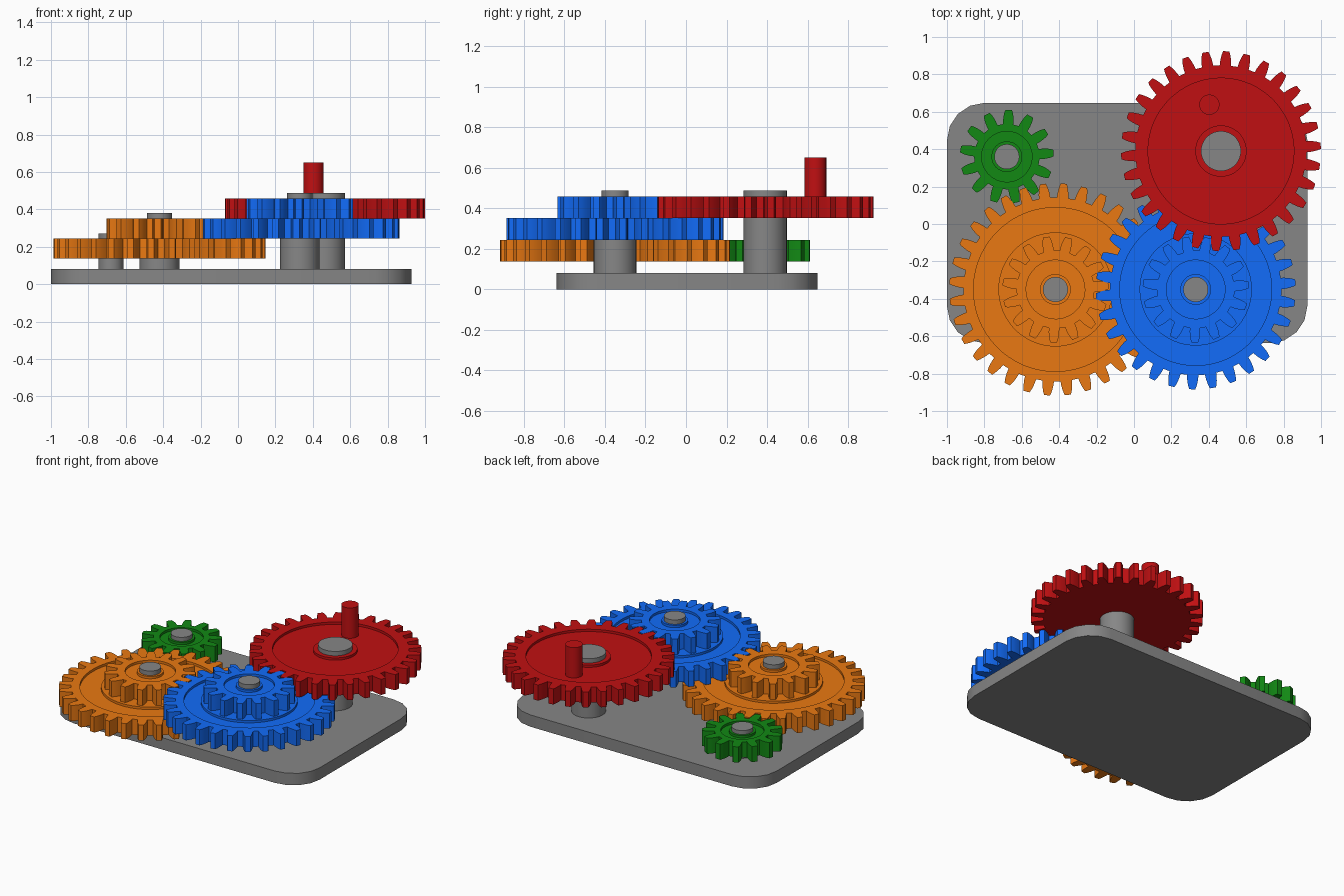
import bpy, bmesh
from math import pi, sin, cos, radians, atan2

if "Cube" in bpy.data.objects:
    bpy.data.objects.remove(bpy.data.objects["Cube"])

M = 1 / 30                                   # gear module
Z0, Z1, Z2, Z3, Z4 = 0.081, 0.137, 0.244, 0.351, 0.458
GREEN, ORANGE, BLUE, RED = (-0.68, 0.36), (-0.42, -0.35), (0.33, -0.35), (0.465, 0.39)


def material(name, rgb):
    m = bpy.data.materials.new(name)
    m.diffuse_color = (*rgb, 1)
    m.use_nodes = True
    m.node_tree.nodes["Principled BSDF"].inputs["Base Color"].default_value = m.diffuse_color
    return m


green = material("green", (0.006, 0.25, 0.007))
orange = material("orange", (0.82, 0.19, 0.006))
blue = material("blue", (0.006, 0.15, 0.95))
red = material("red", (0.53, 0.005, 0.006))
grey = material("grey", (0.24, 0.24, 0.24))


def finish(bm, name, mat):
    bmesh.ops.recalc_face_normals(bm, faces=bm.faces)
    me = bpy.data.meshes.new(name)
    bm.to_mesh(me)
    bm.free()
    ob = bpy.data.objects.new(name, me)
    bpy.context.collection.objects.link(ob)
    me.materials.append(mat)
    bpy.ops.object.select_all(action='DESELECT')
    ob.select_set(True)
    bpy.context.view_layer.objects.active = ob
    bpy.ops.object.shade_smooth_by_angle(angle=radians(30))
    return ob


def cylinder(name, c, r, z0, z1, mat):
    bm = bmesh.new()
    bmesh.ops.create_cone(bm, cap_ends=True, segments=40, radius1=r, radius2=r, depth=z1 - z0)
    bmesh.ops.translate(bm, verts=bm.verts, vec=(*c, (z0 + z1) / 2))
    return finish(bm, name, mat)


def tooth_profile(n, phase):
    """Tapered tooth outline as (angle, radius) pairs."""
    rp, q = n * M / 2, pi / (2 * n)
    flank = [(q * w, rp + M * k) for k, w in
             ((-1.25, 1.28), (-0.6, 1.17), (0, 1.0), (0.5, 0.83), (1.03, 0.58))]
    out = []
    for i in range(n):
        a = phase + 2 * pi * i / n
        out += [(a - h, r) for h, r in flank]
        out += [(a + h, r) for h, r in reversed(flank)]
    return out


def gear(name, c, n, phase, z0, z1, outer, inner, mat, depth=0.016):
    """Spur gear with a ring-shaped recess in its top face."""
    prof = tooth_profile(n, radians(phase))
    bm = bmesh.new()

    def ring(z, radius=None):
        return [bm.verts.new((c[0] + (radius or r) * cos(a), c[1] + (radius or r) * sin(a), z))
                for a, r in prof]
    rings = [ring(z0, inner), ring(z0), ring(z1), ring(z1, outer),
             ring(z1 - depth, outer), ring(z1 - depth, inner), ring(z1, inner)]
    k = len(prof)
    for lo, hi in zip(rings, rings[1:]):
        for i in range(k):
            bm.faces.new((lo[i], lo[(i + 1) % k], hi[(i + 1) % k], hi[i]))
    bm.faces.new(rings[0])
    bm.faces.new(rings[-1])
    return finish(bm, name, mat)


def mesh_phase(ca, na, pa, cb, nb):
    """Phase in degrees for gear b so its gaps meet the teeth of gear a."""
    d = atan2(cb[1] - ca[1], cb[0] - ca[0]) * 180 / pi
    f = (d - pa) * na / 360
    return d + 180 + (f + 0.5) * 360 / nb


# base plate with rounded corners
bm = bmesh.new()
bmesh.ops.create_cube(bm, size=1)
bmesh.ops.scale(bm, verts=bm.verts, vec=(1.927, 1.285, Z0))
bmesh.ops.translate(bm, verts=bm.verts, vec=(-0.0365, 0.005, Z0 / 2))
upright = [e for e in bm.edges if abs(e.verts[0].co.z - e.verts[1].co.z) > 0.01]
bmesh.ops.bevel(bm, geom=upright, offset=0.2, segments=4, profile=0.5, affect='EDGES')
finish(bm, "base_plate", grey)

# gear train, each stage phased to mesh with the next
p_red, p_blue, p_orange = 87, -92, -94.5
gear("output_gear", RED, 30, p_red, Z3, Z4, 0.39, 0.137, red)
gear("second_pinion", BLUE, 15, mesh_phase(RED, 30, p_red, BLUE, 15), Z3, Z4, 0.157, 0.082, blue)
gear("second_wheel", BLUE, 30, p_blue, Z2, Z3, 0.406, 0.30, blue)
gear("first_pinion", ORANGE, 15, mesh_phase(BLUE, 30, p_blue, ORANGE, 15), Z2, Z3, 0.157, 0.082, orange)
gear("first_wheel", ORANGE, 32, p_orange, Z1, Z2, 0.438, 0.305, orange)
gear("input_gear", GREEN, 13, mesh_phase(ORANGE, 32, p_orange, GREEN, 13), Z1, Z2, 0.135, 0.082, green)

# axles and the wider spacers under the gears
for name, c, r, spacer, under, top in (
        ("input", GREEN, 0.067, 0.067, Z1, 0.271), ("first", ORANGE, 0.067, 0.107, Z1, 0.381),
        ("second", BLUE, 0.067, 0.105, Z2, 0.488), ("output", RED, 0.107, 0.107, Z3, 0.488)):
    cylinder(name + "_axle", c, r, Z0 - 0.02, top, grey)
    if spacer > r:
        cylinder(name + "_spacer", c, spacer, Z0 - 0.01, under, grey)

# crank handle on the output gear
cylinder("crank_handle", (0.403, 0.638), 0.054, Z4 - 0.04, 0.65, red)
